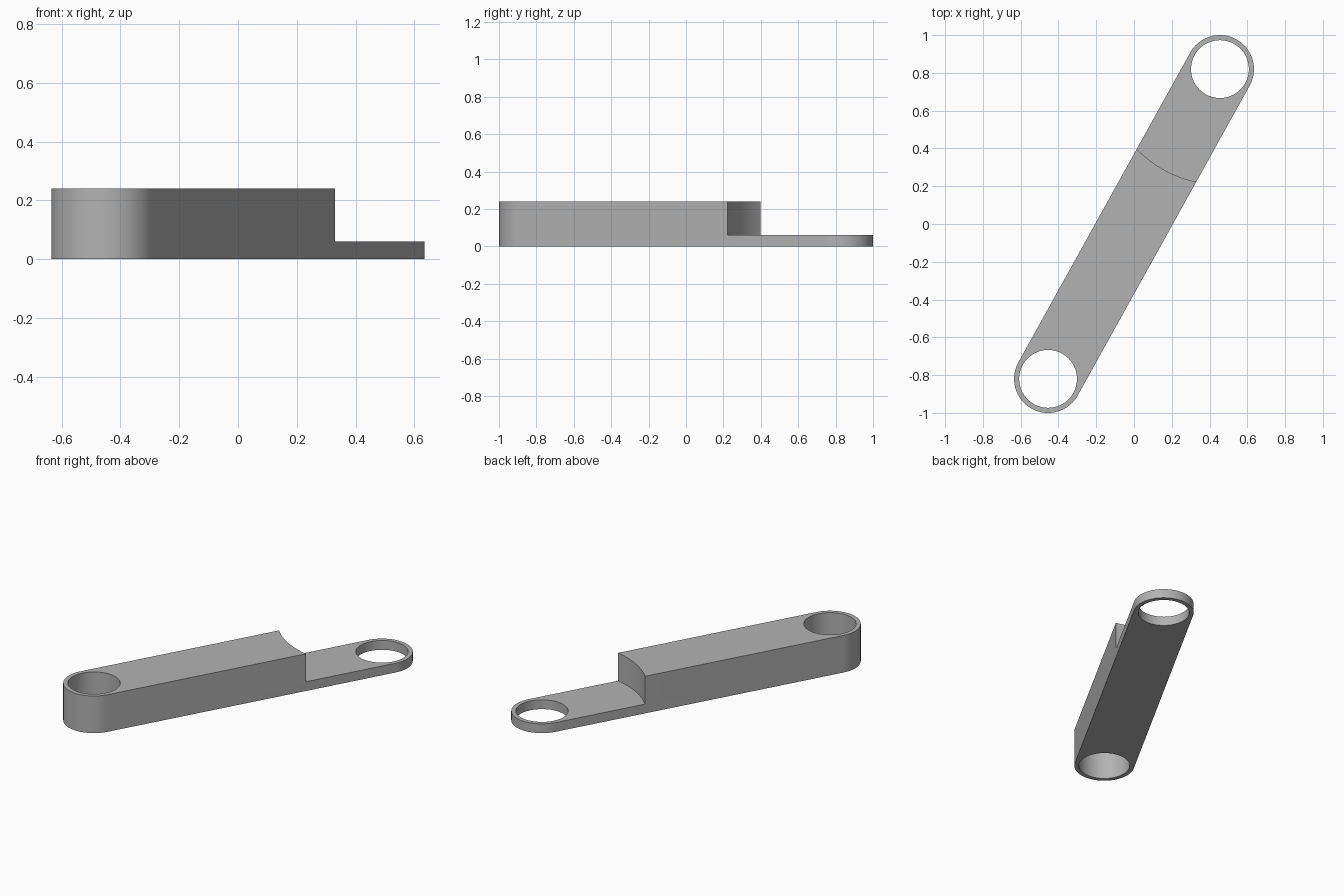
import bpy
import bmesh
from math import atan2, cos, pi, radians, sin
from mathutils import Vector

cube = bpy.data.objects.get("Cube")
if cube:
    bpy.data.objects.remove(cube, do_unlink=True)

FAR = Vector((0.455, 0.82))      # centre of the thin end's hole
NEAR = -FAR                      # centre of the thick end's hole
END_R, HOLE_R, STEP_R = 0.18, 0.153, 0.61
HEIGHT, PLATE = 0.24, 0.06


def arc(centre, radius, start, sweep, steps):
    return [centre + radius * Vector((cos(start + sweep * i / steps), sin(start + sweep * i / steps)))
            for i in range(steps + 1)]


def prism(name, outline, bottom, top):
    """Extrude a flat outline upwards into a closed solid."""
    bm = bmesh.new()
    face = bm.faces.new([bm.verts.new((p.x, p.y, bottom)) for p in outline])
    made = bmesh.ops.extrude_face_region(bm, geom=[face])["geom"]
    bmesh.ops.translate(bm, vec=(0, 0, top - bottom),
                        verts=[v for v in made if isinstance(v, bmesh.types.BMVert)])
    bmesh.ops.recalc_face_normals(bm, faces=bm.faces)
    mesh = bpy.data.meshes.new(name)
    bm.to_mesh(mesh)
    bm.free()
    obj = bpy.data.objects.new(name, mesh)
    bpy.context.collection.objects.link(obj)
    return obj


def cut(target, name, centre, radius, bottom, steps):
    """Remove a round column from the target."""
    cutter = prism(name, arc(centre, radius, 0, 2 * pi, steps)[:-1], bottom, HEIGHT + 0.1)
    cutter.hide_render = True
    mod = target.modifiers.new(name, 'BOOLEAN')
    mod.operation, mod.solver, mod.object = 'DIFFERENCE', 'EXACT', cutter
    bpy.ops.object.modifier_apply(modifier=mod.name)
    bpy.data.objects.remove(cutter, do_unlink=True)


# Round-ended arm
axis = atan2(FAR.y, FAR.x)
outline = arc(FAR, END_R, axis - pi / 2, pi, 48) + arc(NEAR, END_R, axis + pi / 2, pi, 48)
arm = prism("link_arm", outline, 0, HEIGHT)
bpy.context.view_layer.objects.active = arm
arm.select_set(True)

# Curved step down to the thin plate, then the two pin holes
cut(arm, "step_cutter", FAR, STEP_R, PLATE, 192)
cut(arm, "far_hole_cutter", FAR, HOLE_R, -0.1, 96)
cut(arm, "near_hole_cutter", NEAR, HOLE_R, -0.1, 96)

# Plain grey finish
grey = bpy.data.materials.new("plain_grey")
grey.use_nodes = True
colour = (0.45, 0.45, 0.45, 1)
grey.diffuse_color = colour
grey.node_tree.nodes["Principled BSDF"].inputs["Base Color"].default_value = colour
arm.data.materials.clear()
arm.data.materials.append(grey)
bpy.ops.object.shade_smooth_by_angle(angle=radians(30))
